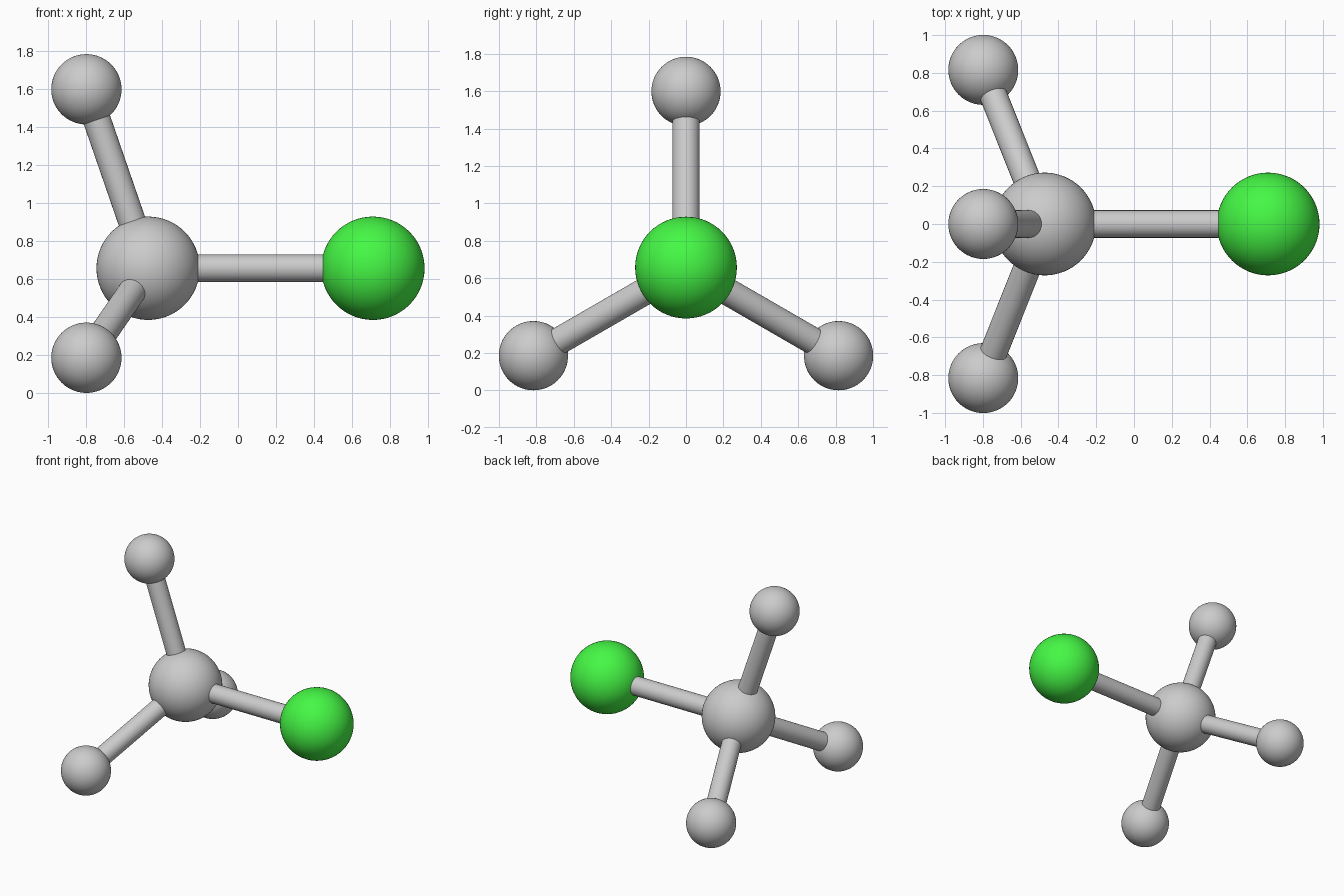
import bpy
from math import sin, cos, radians
from mathutils import Vector

if "Cube" in bpy.data.objects:
    bpy.data.objects.remove(bpy.data.objects["Cube"])

CENTRE_Z = 0.657
BOND_R = 0.073
LARGE_R, SMALL_R = 0.272, 0.185


def paint(obj, name, colour):
    mat = bpy.data.materials.new(name)
    mat.diffuse_color = colour
    mat.use_nodes = True
    mat.node_tree.nodes["Principled BSDF"].inputs["Base Color"].default_value = mat.diffuse_color
    obj.data.materials.append(mat)


def ball(name, centre, radius):
    bpy.ops.mesh.primitive_uv_sphere_add(segments=64, ring_count=32,
                                         radius=radius, location=centre)
    obj = bpy.context.object
    obj.name = name
    bpy.ops.object.shade_smooth()
    return obj


def rod(name, start, end):
    axis = end - start
    bpy.ops.mesh.primitive_cylinder_add(vertices=48, radius=BOND_R, depth=axis.length,
                                        location=(start + end) / 2,
                                        rotation=axis.to_track_quat('Z', 'Y').to_euler())
    obj = bpy.context.object
    obj.name = name
    bpy.ops.object.shade_smooth_by_angle(angle=radians(40))
    return obj


# Dark central ball
hub = Vector((-0.473, 0, CENTRE_Z))
paint(ball("central_ball", hub, LARGE_R), "dark_grey", (0.56, 0.56, 0.56, 1))

# Green ball and its rod along +x
green = Vector((0.71, 0, CENTRE_Z))
paint(ball("green_ball", green, LARGE_R), "green", (0.06, 0.94, 0.06, 1))
rod("green_rod", hub, green)

# Three small balls spaced evenly around the x axis, each with a rod
RING_R = 0.942
for i in range(3):
    a = radians(120 * i)
    tip = Vector((-0.798, RING_R * sin(a), CENTRE_Z + RING_R * cos(a)))
    ball(f"small_ball_{i + 1}", tip, SMALL_R)
    rod(f"small_rod_{i + 1}", hub, tip)
